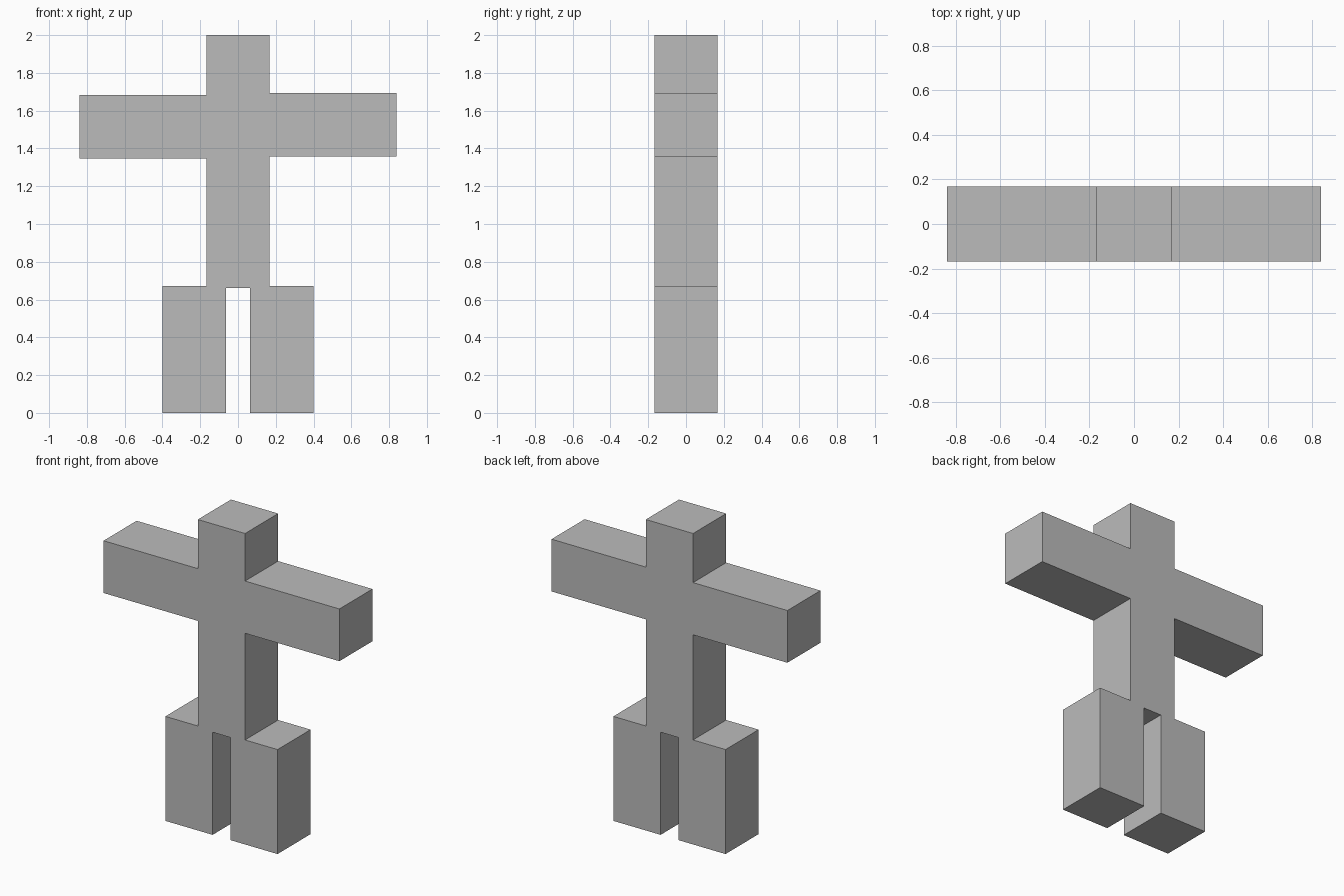
import bpy, bmesh
from mathutils import Vector

if "Cube" in bpy.data.objects:
    bpy.data.objects.remove(bpy.data.objects["Cube"])

HALF = 0.168  # half the depth of the figure

grey = bpy.data.materials.new("plain_grey")
grey.diffuse_color = (0.5, 0.5, 0.5, 1)
grey.use_nodes = True
grey.node_tree.nodes["Principled BSDF"].inputs["Base Color"].default_value = grey.diffuse_color


def extrude_outline(name, outline, material):
    """Extrude a closed x-z outline along y."""
    bm = bmesh.new()
    face = bm.faces.new([bm.verts.new((x, -HALF, z)) for x, z in outline])
    geom = bmesh.ops.extrude_face_region(bm, geom=[face])["geom"]
    bmesh.ops.translate(bm, vec=Vector((0, 2 * HALF, 0)),
                        verts=[g for g in geom if isinstance(g, bmesh.types.BMVert)])
    bmesh.ops.recalc_face_normals(bm, faces=bm.faces)
    mesh = bpy.data.meshes.new(name)
    bm.to_mesh(mesh)
    bm.free()
    mesh.materials.append(material)
    obj = bpy.data.objects.new(name, mesh)
    bpy.context.collection.objects.link(obj)
    return obj


def half_outline(side, arm_low):
    """One side from the crotch to the crown: leg, waist, arm, head."""
    body, arm_high = 0.168, arm_low + 0.336
    points = [(0.063, 0.66), (0.063, 0), (0.399, 0), (0.399, 0.672),  # leg
              (body, 0.672), (body, arm_low),                         # torso
              (0.839, arm_low), (0.839, arm_high),                    # arm
              (body, arm_high), (body, 2.0)]                          # head
    return [(side * x, z) for x, z in points]


# One joined block figure; the right arm sits slightly higher than the left
right = half_outline(1, 1.358)
left = half_outline(-1, 1.348)
extrude_outline("block_figure", right + left[::-1], grey)
